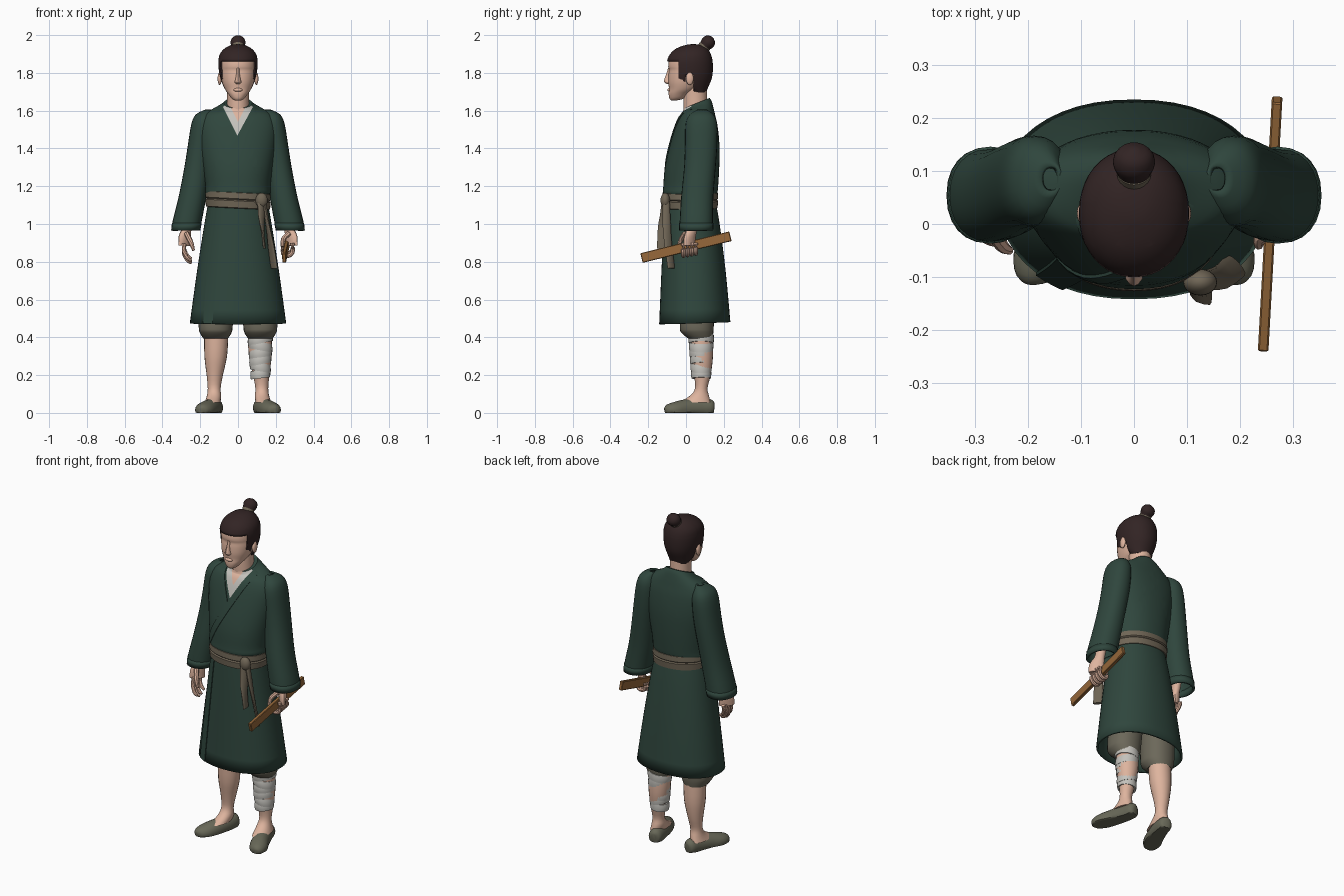
import bpy, bmesh, math
from mathutils import Vector
from mathutils.bvhtree import BVHTree

if "Cube" in bpy.data.objects:
    bpy.data.objects.remove(bpy.data.objects["Cube"])


def material(name, r, g, b):
    m = bpy.data.materials.new(name)
    lin = [((c / 255 + 0.055) / 1.055) ** 2.4 for c in (r, g, b)]
    m.diffuse_color = (*lin, 1)
    m.use_nodes = True
    m.node_tree.nodes["Principled BSDF"].inputs["Base Color"].default_value = m.diffuse_color
    return m


ROBE = material("dark green cloth", 47, 70, 61)
SKIN = material("skin", 222, 180, 158)
HAIR = material("dark hair", 50, 36, 36)
SASH = material("brown grey sash", 112, 102, 86)
PANTS = material("olive grey trousers", 108, 104, 90)
SHOE = material("olive shoe", 104, 104, 88)
WRAP = material("pale linen", 196, 194, 188)
WOOD = material("wood", 150, 104, 58)


def finish(name, bm, mats, thick=0, angle=40):
    bmesh.ops.recalc_face_normals(bm, faces=bm.faces)
    me = bpy.data.meshes.new(name)
    bm.to_mesh(me)
    bm.free()
    ob = bpy.data.objects.new(name, me)
    bpy.context.collection.objects.link(ob)
    for m in (mats if isinstance(mats, list) else [mats]):
        me.materials.append(m)
    bpy.ops.object.select_all(action='DESELECT')
    ob.select_set(True)
    bpy.context.view_layer.objects.active = ob
    bpy.ops.object.shade_smooth_by_angle(angle=math.radians(angle))
    if thick:
        s = ob.modifiers.new("thickness", 'SOLIDIFY')
        s.thickness, s.offset = thick, -1
    return ob


def smooth(rows, steps):
    """Catmull-Rom interpolation of rows of numbers."""
    out = []
    for i in range(len(rows) - 1):
        a, b, c, d = (rows[max(0, min(len(rows) - 1, i + k))] for k in (-1, 0, 1, 2))
        for s in range(steps):
            t = s / steps
            out.append([0.5 * (2 * q + (r - p) * t + (2 * p - 5 * q + 4 * r - w) * t * t
                               + (3 * q - p - 3 * r + w) * t ** 3) for p, q, r, w in zip(a, b, c, d)])
    return out + [list(rows[-1])]


def skin_rings(rings, cap):
    bm = bmesh.new()
    vs = [[bm.verts.new(p) for p in ring] for ring in rings]
    n = len(vs[0])
    for a, b in zip(vs, vs[1:]):
        for i in range(n):
            bm.faces.new((a[i], a[(i + 1) % n], b[(i + 1) % n], b[i]))
    if cap:
        bm.faces.new(vs[0])
        bm.faces.new(vs[-1])
    return bm


def loft(rows, sides=32, steps=3, cap=True, power=2.2, kx=0):
    """Horizontal slices: z, x centre, half width, front y, back y, y tilt."""
    rings = []
    for z, cx, rx, y0, y1, ky in smooth([(*r, 0)[:6] for r in rows], steps):
        ring = []
        for i in range(sides):
            c, s = math.cos(2 * math.pi * i / sides), math.sin(2 * math.pi * i / sides)
            x = rx * math.copysign(abs(c) ** (2 / power), c)
            y = (y1 - y0) / 2 * math.copysign(abs(s) ** (2 / power), s)
            ring.append((cx + x, (y0 + y1) / 2 + y, z + kx * x + ky * y))
        rings.append(ring)
    return skin_rings(rings, cap)


def tube(rows, sides=12, steps=3, floor=None):
    """Swept ellipse: x, y, z, half width, half depth."""
    rows = smooth(rows, steps)
    pts = [Vector(r[:3]) for r in rows]
    rings = []
    for i, r in enumerate(rows):
        q = (pts[min(i + 1, len(pts) - 1)] - pts[max(i - 1, 0)]).to_track_quat('Z', 'Y')
        ring = [pts[i] + q @ Vector((r[3] * math.cos(a), r[4] * math.sin(a), 0))
                for a in (2 * math.pi * k / sides for k in range(sides))]
        if floor is not None:
            for v in ring:
                v.z = max(v.z, floor)
        rings.append(ring)
    return skin_rings(rings, True)


def ball(name, loc, size, mat):
    bm = bmesh.new()
    bmesh.ops.create_uvsphere(bm, u_segments=20, v_segments=12, radius=1)
    for v in bm.verts:
        v.co = Vector(loc) + Vector(size) * v.co
    return finish(name, bm, mat)


def cut(bm, co, no):
    bmesh.ops.bisect_plane(bm, geom=bm.verts[:] + bm.edges[:] + bm.faces[:], plane_co=co, plane_no=no)


def band(name, target, p0, p1, width, mat, lift=0.006):
    """Thin cloth edge lying on the front of a part; p0, p1 are (x, z)."""
    tree = BVHTree.FromPolygons([v.co for v in target.data.vertices],
                                [p.vertices[:] for p in target.data.polygons])
    p0, p1 = Vector(p0), Vector(p1)
    side = Vector((-(p1 - p0).y, (p1 - p0).x)).normalized() * width
    rows = []
    for i in range(17):
        for k in range(4):
            p = p0.lerp(p1, i / 16) + side * k / 3
            hit = tree.ray_cast(Vector((p.x, -1, p.y)), Vector((0, 1, 0)))
            if hit[0] is None:
                hit = tree.find_nearest(Vector((p.x, 0, p.y)))
            rows.append(hit[0] + Vector((0, -lift, 0)))
    bm = bmesh.new()
    vs = [bm.verts.new(p) for p in rows]
    for i in range(16):
        for k in range(3):
            a = i * 4 + k
            bm.faces.new((vs[a], vs[a + 1], vs[a + 5], vs[a + 4]))
    # a thin closed plate, sunk into the cloth behind it
    ext = bmesh.ops.extrude_face_region(bm, geom=bm.faces[:])
    for v in ext['geom']:
        if isinstance(v, bmesh.types.BMVert):
            v.co.y += 0.009
    return finish(name, bm, mat)


# upper robe, with nested V neck areas of linen and skin
bm = loft([(1.12, 0, .155, -.105, .155), (1.165, 0, .172, -.122, .166), (1.2, 0, .172, -.12, .17),
           (1.3, 0, .185, -.112, .176), (1.42, 0, .203, -.085, .177), (1.52, 0, .208, -.055, .167),
           (1.575, 0, .185, -.032, .155), (1.605, 0, .14, -.02, .145, .15),
           (1.625, 0, .095, -.015, .135, .35), (1.64, 0, .075, -.012, .125, .4)], 48)
for apex in (1.46, 1.54):
    for s in (-1, 1):
        cut(bm, (0, 0, apex), (2 * s, 0, -1))
for f in bm.faces:
    c = f.calc_center_median()
    if c.y < .03:
        f.material_index = (c.z > 1.46 + 2 * abs(c.x)) + (c.z > 1.54 + 2 * abs(c.x))
torso = finish("upper_robe", bm, [ROBE, WRAP, SKIN])
band("long_lapel", torso, (.082, 1.625), (-.155, 1.19), .035, ROBE)
band("short_lapel", torso, (-.015, 1.45), (-.082, 1.61), .03, ROBE, .004)

# skirt of the robe
skirt = finish("robe_skirt", loft([
    (1.13, 0, .155, -.11, .155), (1.0, 0, .178, -.118, .178), (.75, 0, .217, -.13, .21),
    (.475, 0, .255, -.142, .235, .03)], 48, cap=False), ROBE, .012)
band("skirt_overlap", skirt, (-.14, 1.09), (-.185, .475), .05, ROBE)

# sash with two folds, knot and hanging tails
r = [(1.082, 0), (1.086, .012), (1.122, .015), (1.128, .009), (1.134, .015), (1.165, .013), (1.172, 0)]
finish("sash", loft([(z, 0, .158 + d, -.112 - d, .155 + d) for z, d in r], 48, 1, kx=-.05), SASH, angle=30)
ball("sash_knot", (.125, -.11, 1.125), (.032, .025, .04), SASH)
finish("sash_tail_short", tube([(.12, -.115, 1.13, .018, .012), (.127, -.125, 1.0, .024, .009),
                                (.14, -.125, .87, .028, .007)]), SASH)
finish("sash_tail_long", tube([(.135, -.105, 1.13, .018, .012), (.165, -.1, .95, .024, .009),
                               (.192, -.078, .765, .026, .008)]), SASH)

for s, side in ((-1, "left"), (1, "right")):
    # sleeve with turned cuff
    finish(side + "_sleeve", loft([
        (1.605, s * .155, .02, .06, .11), (1.58, s * .178, .045, .02, .145), (1.53, s * .185, .062, -.002, .165),
        (1.42, s * .197, .068, -.005, .165), (1.3, s * .215, .069, -.01, .157), (1.15, s * .24, .073, -.025, .145),
        (1.02, s * .268, .077, -.033, .142), (.97, s * .276, .076, -.034, .142)], 24, cap=False), ROBE, .01)
    finish(side + "_cuff", loft([(1.005, s * .271, .079, -.037, .146), (.965, s * .277, .077, -.036, .144)],
                                24, 1, False), ROBE, .012)
    # trousers gathered below the knee
    finish(side + "_trouser_leg", loft([
        (.9, s * .085, .08, -.03, .15), (.6, s * .11, .09, -.03, .155), (.46, s * .118, .09, -.033, .147),
        (.425, s * .118, .084, -.025, .145), (.395, s * .118, .066, .01, .14)], 24), PANTS)
    # calf and instep
    finish(side + "_calf", loft([
        (.42, s * .115, .064, .02, .14), (.3, s * .118, .06, .025, .143), (.2, s * .123, .043, .042, .13),
        (.13, s * .126, .034, .048, .114), (.09, s * .127, .038, .02, .122), (.055, s * .135, .042, -.04, .13)],
        20, power=2), SKIN)
    # turned-out shoe, flat underneath
    finish(side + "_shoe", tube([
        (s * .112, .148, .03, .012, .02), (s * .115, .135, .03, .035, .042), (s * .125, .08, .025, .042, .052),
        (s * .15, .0, .02, .048, .052), (s * .178, -.06, .016, .05, .042), (s * .194, -.098, .014, .034, .03),
        (s * .198, -.112, .012, .012, .014)], 20, floor=0), SHOE)
    # ear
    ball(side + "_ear", (s * .097, .02, 1.77), (.011, .02, .034), SKIN)
    # palm
    finish(side + "_palm", tube([(s * .268, .045, 1.03, .026, .03), (s * .272, .03, .97, .024, .03),
                                 (s * .282, .02, .925, .02, .042), (s * .284, .018, .885, .016, .042)]), SKIN)

# relaxed fingers on one side, gripping fingers on the other
for i in range(4):
    y = -.014 + i * .022
    d = (0, .012, .006, -.012)[i]
    finish(f"left_finger_{i + 1}", tube([
        (-.284, y, .895, .012, .012), (-.285, y - .008, .855 - d, .011, .011),
        (-.268, y - .018, .82 - d, .01, .01), (-.246, y - .022, .805 - d, .007, .007)], 8), SKIN)
    z = .004 * i
    finish(f"right_finger_{i + 1}", tube([
        (.288, y, .9, .012, .012), (.288, y, .85 + z, .012, .012), (.262, y, .83 + z, .011, .011),
        (.238, y, .845 + z, .011, .011), (.238, y, .875 + z, .008, .008)], 8), SKIN)
finish("left_thumb", tube([(-.272, -.005, .95, .014, .014), (-.25, -.04, .905, .013, .013),
                           (-.235, -.05, .86, .008, .008)], 8), SKIN)
finish("right_thumb", tube([(.27, -.005, .95, .014, .014), (.24, -.025, .92, .013, .013),
                            (.235, -.04, .88, .009, .009)], 8), SKIN)

# wooden stick
bm = bmesh.new()
bmesh.ops.create_cube(bm, size=1)
a, b = Vector((.244, -.235, .82)), Vector((.27, .235, .935))
q = (b - a).to_track_quat('Y', 'Z')
for v in bm.verts:
    v.co = (a + b) / 2 + q @ (v.co * Vector((.02, (b - a).length, .052)))
bmesh.ops.bevel(bm, geom=bm.edges[:], offset=.003, segments=1, affect='EDGES')
finish("wooden_stick", bm, WOOD, angle=20)

# linen bandage in overlapping turns
for i in range(6):
    z = .39 - i * .037
    w = .066 - .0028 * i
    finish(f"leg_wrap_{i + 1}", loft([
        (z + .022, .118, w - .002, .081 - w, .081 + w), (z, .118, w + .001, .078 - w, .082 + w),
        (z - .022, .119, w - .001, .081 - w, .082 + w - .002)], 24, 2, power=2,
        kx=(.2, -.18, .12)[i % 3]), WRAP)

# neck, head and nose
finish("neck", loft([(1.56, 0, .062, -.012, .115), (1.65, 0, .058, -.014, .112), (1.74, 0, .06, -.012, .11)],
                    24, power=2), SKIN)
finish("head", loft([
    (1.655, 0, .018, -.08, -.045), (1.665, 0, .034, -.088, -.01), (1.69, 0, .053, -.092, .02),
    (1.715, 0, .07, -.09, .06), (1.75, 0, .084, -.094, .09), (1.79, 0, .092, -.093, .115),
    (1.815, 0, .094, -.09, .122), (1.835, 0, .095, -.094, .125), (1.87, 0, .094, -.089, .125),
    (1.91, 0, .078, -.062, .11), (1.935, 0, .04, -.02, .08)], 32, power=2.15), SKIN)
finish("nose", loft([(1.74, 0, .01, -.1, -.07), (1.75, 0, .018, -.113, -.07), (1.76, 0, .015, -.117, -.07),
                     (1.79, 0, .01, -.106, -.07), (1.825, 0, .009, -.095, -.07)], 12, power=2), SKIN)
ball("lips", (0, -.087, 1.71), (.024, .012, .01), SKIN)

# hair cap, cut to a hairline with sideburns and space for the ears
bm = loft([(1.695, 0, .055, .03, .105), (1.73, 0, .078, -.06, .12), (1.77, 0, .093, -.095, .136),
           (1.81, 0, .101, -.1, .142), (1.86, 0, .104, -.101, .141), (1.9, 0, .096, -.084, .131),
           (1.93, 0, .07, -.05, .112), (1.948, 0, .035, 0, .08), (1.952, 0, .006, .03, .045)], 40, power=2.1)
for y in (-.04, -.002, .04):
    cut(bm, (0, y, 0), (0, 1, 0))
for z in (1.735, 1.79, 1.862):
    cut(bm, (0, 0, z), (0, 0, 1))


def bare(c):
    return (c.y < -.04 and c.z < 1.862) or (c.y < -.002 and c.z < 1.735) or (-.002 < c.y < .04 and c.z < 1.79)


bmesh.ops.delete(bm, geom=[f for f in bm.faces if bare(f.calc_center_median())], context='FACES')
finish("hair", bm, HAIR, .012)
finish("hair_tie", tube([(0, .09, 1.93, .032, .032), (0, .1, 1.943, .033, .033)], 20, 1), SASH)
finish("topknot", tube([(0, .09, 1.925, .028, .028), (0, .103, 1.945, .034, .032), (0, .118, 1.962, .04, .037),
                        (0, .134, 1.979, .03, .028), (0, .142, 1.987, .006, .006)], 20), HAIR)
